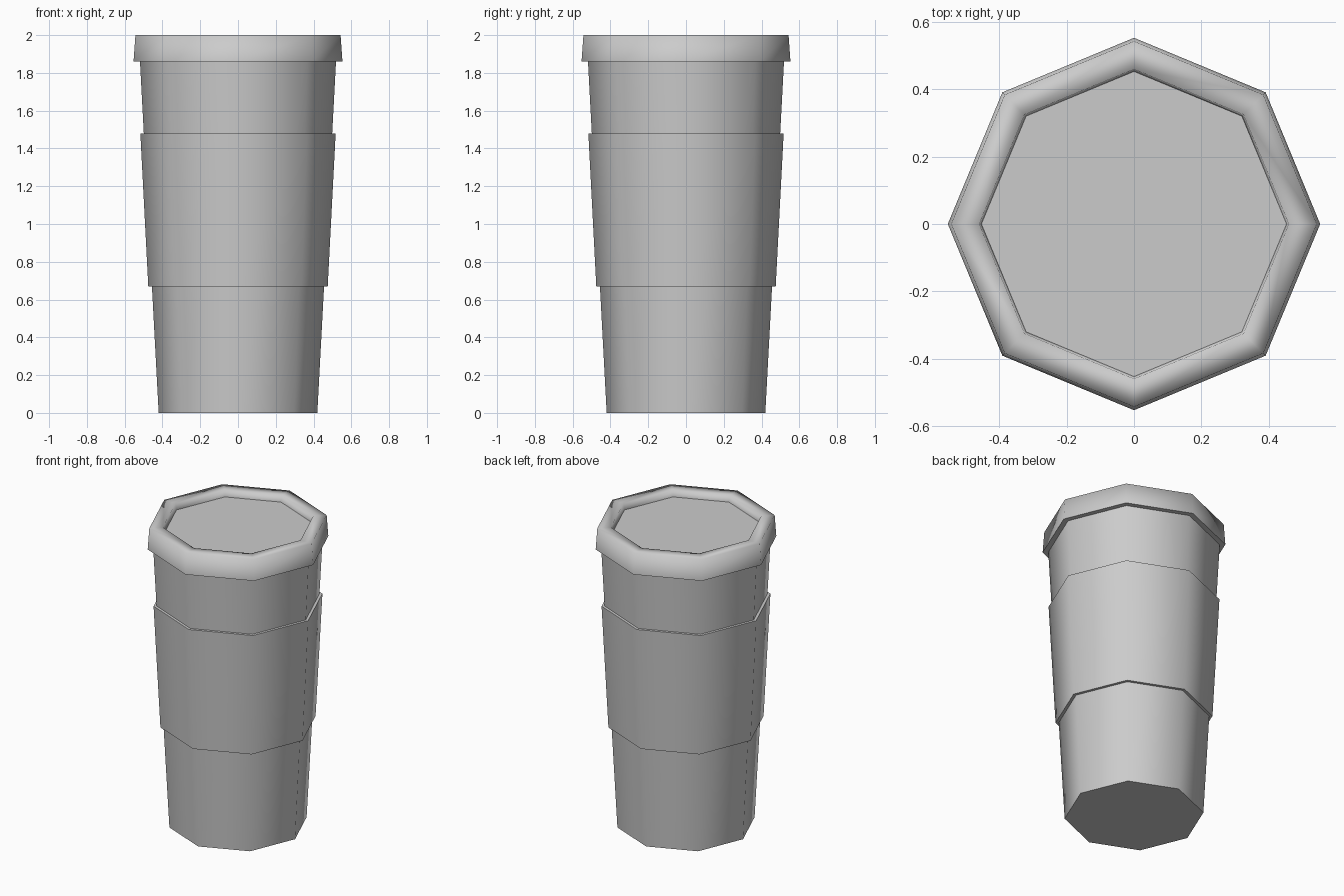
import bpy, bmesh
from math import cos, sin, pi

SIDES = 8

default = bpy.data.objects.get("Cube")
if default:
    bpy.data.objects.remove(default, do_unlink=True)

grey = bpy.data.materials.new("plain grey")
grey.use_nodes = True
colour = (0.6, 0.6, 0.6, 1)
grey.diffuse_color = colour
grey.node_tree.nodes["Principled BSDF"].inputs["Base Color"].default_value = colour


def turned(name, profile, sharp=(), cap_start=False, cap_end=False, closed=False):
    """Turn (radius, height) points into an eight-sided shell; sharp lists creased rings."""
    bm = bmesh.new()
    rings = [[bm.verts.new((r * cos(2 * pi * i / SIDES), r * sin(2 * pi * i / SIDES), z))
              for i in range(SIDES)] for r, z in profile]
    pairs = list(zip(rings, rings[1:]))
    if closed:
        pairs.append((rings[-1], rings[0]))
    for low, high in pairs:
        for i in range(SIDES):
            j = (i + 1) % SIDES
            bm.faces.new((low[i], low[j], high[j], high[i])).smooth = True
    if cap_start:
        bm.faces.new(rings[0][::-1])
    if cap_end:
        bm.faces.new(rings[-1])
    for k in sharp:
        for i in range(SIDES):
            bm.edges.get((rings[k][i], rings[k][(i + 1) % SIDES])).smooth = False
    bmesh.ops.recalc_face_normals(bm, faces=bm.faces)
    mesh = bpy.data.meshes.new(name)
    bm.to_mesh(mesh)
    bm.free()
    mesh.materials.append(grey)
    obj = bpy.data.objects.new(name, mesh)
    bpy.context.collection.objects.link(obj)
    return obj


# Tapered cup with a flat base
turned("cup_body", [(0.42, 0), (0.52, 1.88)], sharp=(0, 1), cap_start=True, cap_end=True)

# Sleeve standing slightly proud of the cup
turned("sleeve", [(0.44, 0.67), (0.475, 0.67), (0.517, 1.48), (0.48, 1.48)],
       sharp=(0, 1, 2, 3), closed=True)

# Lid: flared skirt, soft rim and recessed flat panel
turned("lid", [(0.5, 1.86), (0.553, 1.86), (0.543, 2), (0.46, 2), (0.453, 1.957)],
       sharp=(0, 1, 4), cap_start=True, cap_end=True)
